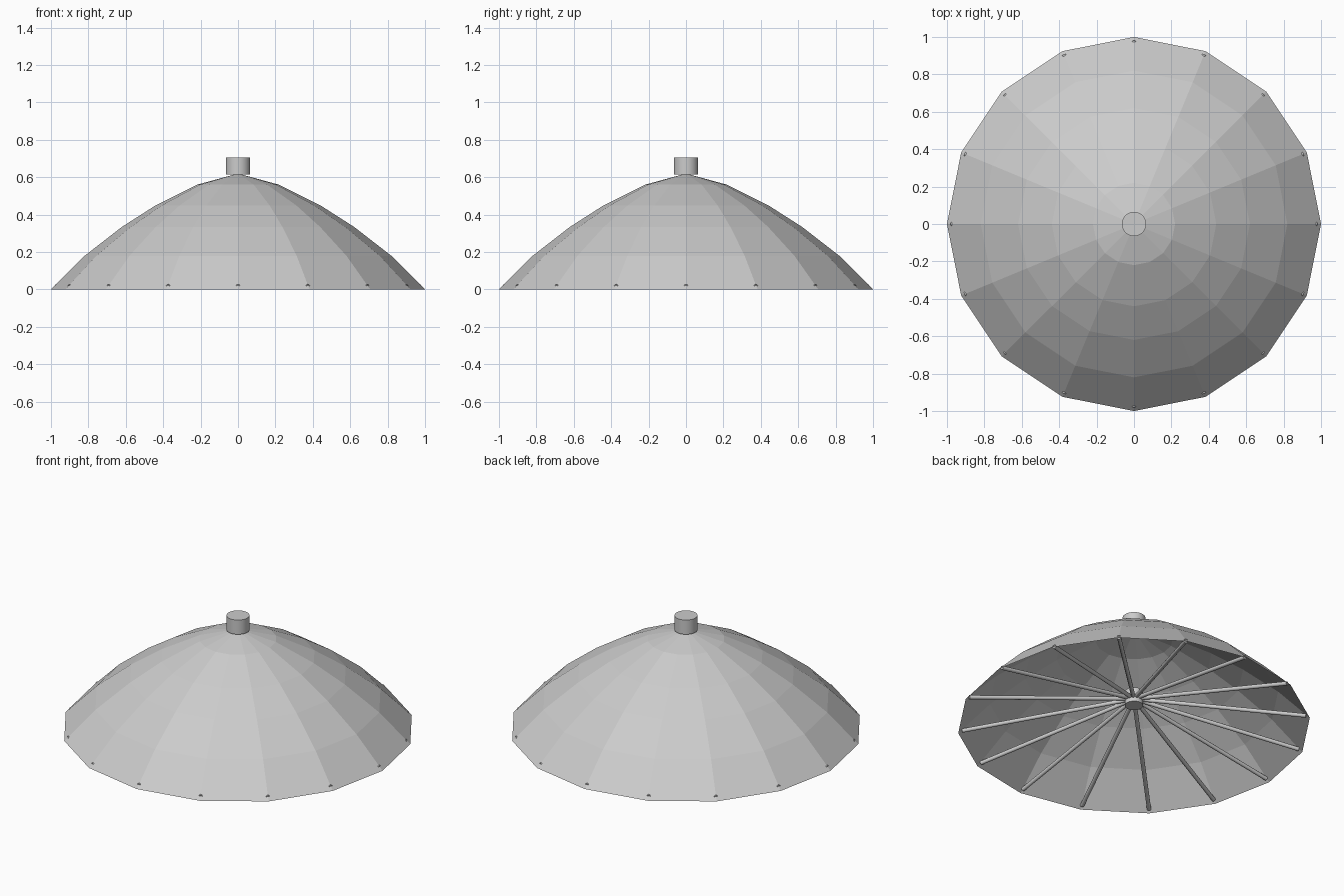
import bpy, bmesh, math
from mathutils import Vector

if "Cube" in bpy.data.objects:
    bpy.data.objects.remove(bpy.data.objects["Cube"])

SIDES = 16

# one plain grey for the whole model
grey = bpy.data.materials.new("light_grey")
grey.diffuse_color = (0.6, 0.6, 0.6, 1)
grey.use_nodes = True
grey.node_tree.nodes["Principled BSDF"].inputs["Base Color"].default_value = grey.diffuse_color


def finish(name, bm):
    mesh = bpy.data.meshes.new(name)
    bm.to_mesh(mesh)
    bm.free()
    mesh.materials.append(grey)
    obj = bpy.data.objects.new(name, mesh)
    bpy.context.collection.objects.link(obj)
    return obj


def rod(name, a, b, radius, sides):
    """Capped cylinder between two points, smooth round the side."""
    a, b = Vector(a), Vector(b)
    bm = bmesh.new()
    bmesh.ops.create_cone(bm, cap_ends=True, segments=sides, radius1=radius,
                          radius2=radius, depth=(b - a).length)
    rot = Vector((0, 0, 1)).rotation_difference(b - a).to_matrix()
    bmesh.ops.rotate(bm, verts=bm.verts, matrix=rot)
    bmesh.ops.translate(bm, verts=bm.verts, vec=(a + b) / 2)
    for f in bm.faces:
        f.smooth = len(f.verts) == 4
    for e in bm.edges:
        if any(len(f.verts) > 4 for f in e.link_faces):
            e.smooth = False
    return finish(name, bm)


# faceted canopy: rings from rim to apex
profile = [(1, 0), (0.82, 0.18), (0.62, 0.335), (0.44, 0.45), (0.22, 0.56)]
bm = bmesh.new()
rings = []
for r, z in profile:
    rings.append([bm.verts.new((r * math.cos(2 * math.pi * i / SIDES),
                                r * math.sin(2 * math.pi * i / SIDES), z))
                  for i in range(SIDES)])
apex = bm.verts.new((0, 0, 0.62))
for i in range(SIDES):
    j = (i + 1) % SIDES
    for lo, hi in zip(rings, rings[1:]):
        bm.faces.new((lo[i], lo[j], hi[j], hi[i]))
    bm.faces.new((rings[-1][i], rings[-1][j], apex))
finish("canopy", bm)

# cap on top and hub under the canopy
rod("top_cap", (0, 0, 0.615), (0, 0, 0.705), 0.065, 32)
rod("rib_hub", (0, 0, 0.13), (0, 0, 0.22), 0.052, 32)

# straight ribs from the hub to each rim corner
for i in range(SIDES):
    t = 2 * math.pi * i / SIDES
    c, s = math.cos(t), math.sin(t)
    rod(f"rib_{i + 1}", (0.03 * c, 0.03 * s, 0.17),
        (0.978 * c, 0.978 * s, 0.015), 0.012, 12)
